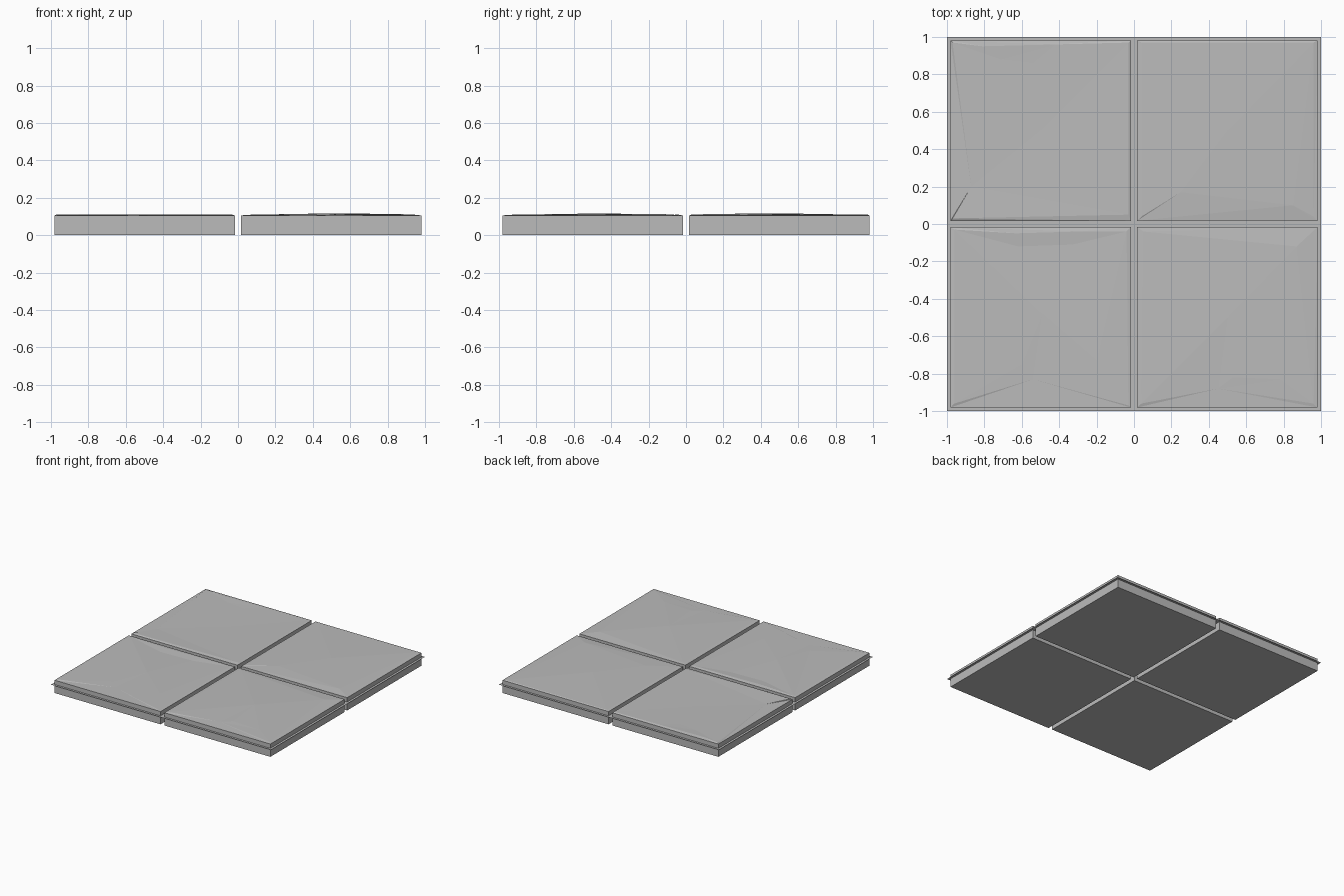
import bpy, bmesh
from mathutils import Vector
from mathutils.geometry import delaunay_2d_cdt

if "Cube" in bpy.data.objects:
    bpy.data.objects.remove(bpy.data.objects["Cube"])

stone = bpy.data.materials.new("stone_grey")
stone.diffuse_color = (0.5, 0.5, 0.5, 1)
stone.use_nodes = True
stone.node_tree.nodes["Principled BSDF"].inputs["Base Color"].default_value = stone.diffuse_color

LO, HI, RIM = 0.017, 0.981, 0.105


def make_object(name, bm):
    mesh = bpy.data.meshes.new(name)
    bm.to_mesh(mesh)
    bm.free()
    mesh.materials.append(stone)
    obj = bpy.data.objects.new(name, mesh)
    bpy.context.collection.objects.link(obj)


def tile(name, sx, sy, bumps):
    """Slab with a shallow, irregular hewn top; bumps are (x, y, z)."""
    corners = [(sx * a, sy * b, RIM) for a, b in ((LO, LO), (HI, LO), (HI, HI), (LO, HI))]
    if sx * sy < 0:
        corners.reverse()
    pts = corners + bumps
    flat = [Vector(p[:2]) for p in pts]
    co, _, faces, orig, _, _ = delaunay_2d_cdt(flat, [], [[0, 1, 2, 3]], 1, 1e-5)
    bm = bmesh.new()
    top = [bm.verts.new((c.x, c.y, pts[o[0]][2])) for c, o in zip(co, orig)]
    for f in faces:
        bm.faces.new([top[i] for i in f])
    # straight sides and flat underside
    ring = [next(v for v, o in zip(top, orig) if i in o) for i in range(4)]
    low = [bm.verts.new((v.co.x, v.co.y, 0)) for v in ring]
    for i in range(4):
        j = (i + 1) % 4
        bm.faces.new((ring[i], low[i], low[j], ring[j]))
    bm.faces.new(low[::-1])
    bmesh.ops.recalc_face_normals(bm, faces=bm.faces[:])
    make_object(name, bm)


# dished back left tile
tile("tile_back_left", -1, 1, [
    (-.97, .97, .111), (-.81, .95, .110), (-.71, .88, .107), (-.54, .86, .107),
    (-.42, .96, .110), (-.03, .97, .110), (-.03, .05, .110), (-.87, .20, .106),
    (-.97, .03, .111), (-.5, .5, .105)])
# pyramid-like back right tile
tile("tile_back_right", 1, 1, [
    (.5, .5, .117), (.25, .17, .112), (.04, .97, .109), (.96, .97, .109),
    (.04, .04, .109), (.85, .10, .113), (.96, .04, .107), (.69, .28, .115)])
# chipped front left tile
tile("tile_front_left", -1, -1, [
    (-.63, -.05, .110), (-.29, -.04, .110), (-.62, -.12, .105), (-.33, -.11, .105),
    (-.49, -.48, .111), (-.60, -.75, .109), (-.20, -.73, .109), (-.54, -.83, .107),
    (-.96, -.96, .109), (-.03, -.97, .107), (-.96, -.03, .109), (-.04, -.04, .109)])
# pyramid-like front right tile with a sloped back edge
tile("tile_front_right", 1, -1, [
    (.5, -.5, .116), (.87, -.12, .113), (.05, -.04, .108), (.45, -.88, .108),
    (.53, -.82, .111), (.78, -.83, .111), (.04, -.96, .109), (.96, -.96, .108)])

# thin mortar sheet between and around the tiles
bm = bmesh.new()
bmesh.ops.create_grid(bm, x_segments=1, y_segments=1, size=1)
bmesh.ops.translate(bm, verts=bm.verts[:], vec=(0, 0, .07))
make_object("mortar_sheet", bm)
